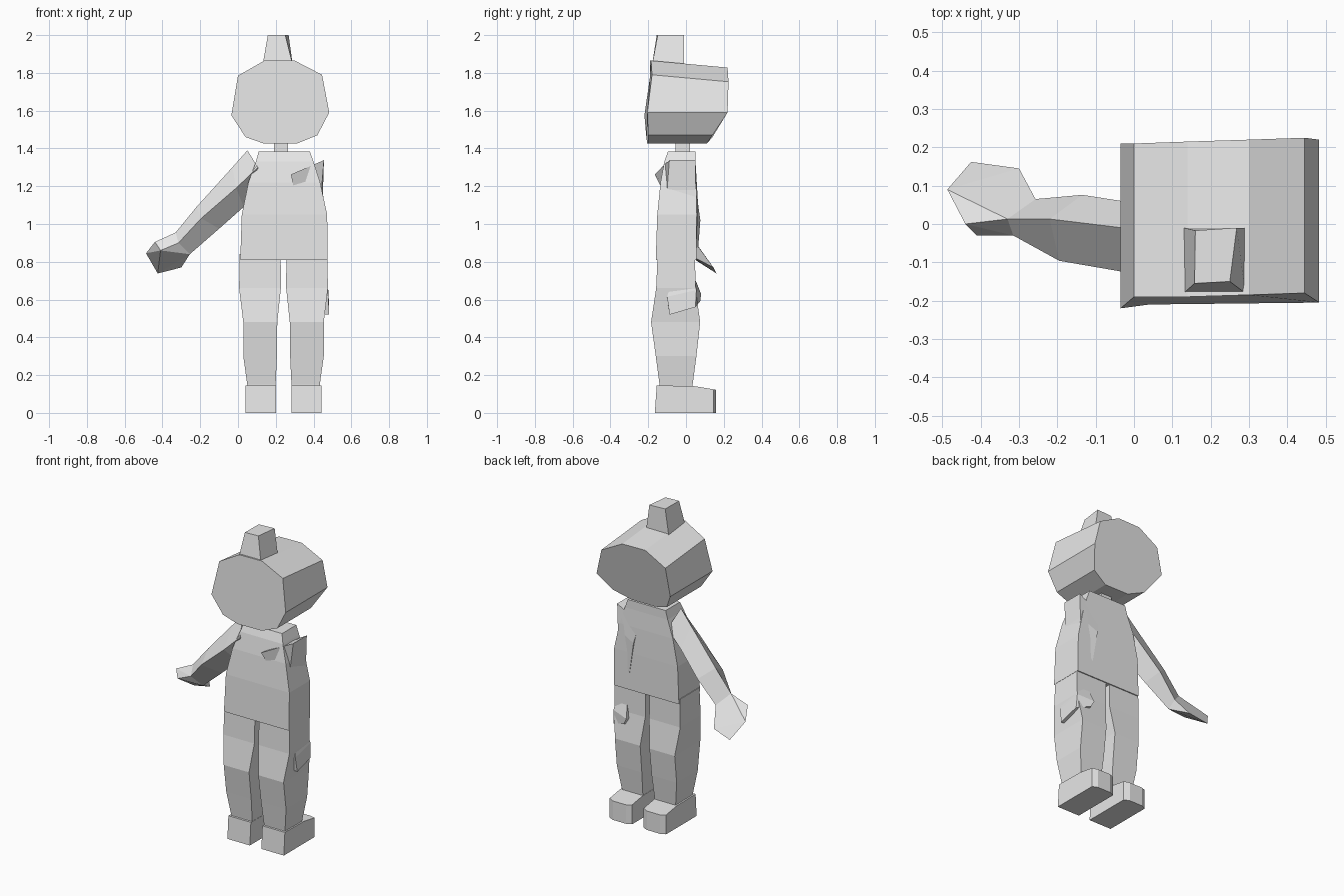
import bpy, bmesh

grey = bpy.data.materials.new("plain_grey")
grey.diffuse_color = (0.8, 0.8, 0.8, 1)


def finish(name, bm):
    bmesh.ops.recalc_face_normals(bm, faces=bm.faces)
    mesh = bpy.data.meshes.new(name)
    bm.to_mesh(mesh)
    bm.free()
    mesh.materials.append(grey)
    ob = bpy.data.objects.new(name, mesh)
    bpy.context.collection.objects.link(ob)
    return ob


def loft(name, rings):
    """Join equal-sized point rings with quads and cap both ends."""
    bm = bmesh.new()
    rows = [[bm.verts.new(p) for p in ring] for ring in rings]
    n = len(rows[0])
    for a, b in zip(rows, rows[1:]):
        for i in range(n):
            j = (i + 1) % n
            bm.faces.new((a[i], a[j], b[j], b[i]))
    bm.faces.new(rows[0])
    bm.faces.new(rows[-1])
    return finish(name, bm)


def hull(name, points):
    bm = bmesh.new()
    for p in points:
        bm.verts.new(p)
    bmesh.ops.convex_hull(bm, input=bm.verts[:])
    bmesh.ops.dissolve_limit(bm, angle_limit=0.03, verts=bm.verts[:], edges=bm.edges[:])
    return finish(name, bm)


def rect(x0, x1, y0, y1, z):
    return [(x0, y0, z), (x1, y0, z), (x1, y1, z), (x0, y1, z)]


# Head: ten-sided outline, each corner with its own front and back depth
outline = [(0.14, 1.865, -0.19, 0.215), (0.0, 1.785, -0.19, 0.21),
           (-0.035, 1.575, -0.22, 0.21), (0.04, 1.46, -0.21, 0.14),
           (0.14, 1.425, -0.205, 0.11), (0.31, 1.425, -0.2, 0.11),
           (0.42, 1.47, -0.2, 0.14), (0.483, 1.59, -0.205, 0.22),
           (0.445, 1.79, -0.18, 0.225), (0.30, 1.865, -0.185, 0.22)]
loft("head", [[(x, f, z) for x, z, f, b in outline],
              [(x, b, z - (0.037 if z > 1.7 else 0)) for x, z, f, b in outline]])

# Topknot and neck
loft("topknot", [rect(0.13, 0.29, -0.18, -0.01, 1.84),
                 [(0.158, -0.155, 2.0), (0.25, -0.15, 2.0),
                  (0.268, -0.01, 2.0), (0.16, -0.017, 2.0)]])
loft("neck", [rect(0.19, 0.265, -0.055, 0.02, z) for z in (1.34, 1.46)])

# Torso, from hips to shoulders
loft("torso", [rect(*r) for r in [
    (0.012, 0.475, -0.16, 0.055, 0.81), (0.02, 0.472, -0.152, 0.057, 1.05),
    (0.055, 0.435, -0.135, 0.055, 1.22), (0.095, 0.40, -0.115, 0.05, 1.33),
    (0.11, 0.38, -0.095, 0.05, 1.385)]])

# Legs: height, half widths outward and inward from the centre line, depth
CENTRE = 0.241
leg = [(0.10, 0.185, 0.045, -0.14, 0.03), (0.15, 0.192, 0.042, -0.14, 0.035),
       (0.30, 0.213, 0.035, -0.16, 0.055), (0.48, 0.213, 0.033, -0.185, 0.075),
       (0.66, 0.235, 0.014, -0.158, 0.05), (0.84, 0.232, 0.015, -0.15, 0.048)]
for side, s in (("left", -1), ("right", 1)):
    loft(side + "_leg", [rect(CENTRE + s * i, CENTRE + s * o, f, b, z)
                         for z, o, i, f, b in leg])
    # Shoe with a slightly lower, chamfered toe
    i, o = CENTRE + s * 0.041, CENTRE + s * 0.201
    m, n = CENTRE + s * 0.075, CENTRE + s * 0.167
    bottom = [(i, -0.165), (o, -0.165), (o, 0.04), (o, 0.145),
              (n, 0.16), (m, 0.16), (i, 0.145), (i, 0.04)]
    heights = [0.145, 0.145, 0.142, 0.125, 0.122, 0.122, 0.125, 0.142]
    loft(side + "_shoe", [[(x, y, 0.0) for x, y in bottom],
                          [(x, max(y, -0.155), h)
                           for (x, y), h in zip(bottom, heights)]])

# Raised arm: diamond sections (top, front, bottom, back)
wrist = [(-0.33, 0.013, 0.955), (-0.315, -0.03, 0.90),
         (-0.255, 0.01, 0.84), (-0.257, 0.065, 0.88)]
loft("raised_arm", [
    [(0.05, -0.02, 1.39), (0.105, -0.13, 1.30), (0.11, -0.04, 1.22), (0.10, 0.045, 1.27)],
    [(-0.03, -0.01, 1.30), (-0.01, -0.128, 1.19), (0.03, -0.04, 1.09), (0.0, 0.055, 1.17)],
    [(-0.22, 0.013, 1.09), (-0.195, -0.096, 1.03), (-0.10, -0.02, 0.975), (-0.135, 0.076, 1.02)],
    wrist])
hull("raised_hand", wrist + [(-0.44, 0.0, 0.905), (-0.487, 0.09, 0.845),
                             (-0.41, -0.03, 0.86), (-0.425, 0.162, 0.738),
                             (-0.30, 0.145, 0.77)])

# Lowered arm, mostly sunk into the body, with the hand at the thigh
loft("lowered_arm", [
    [(0.28, -0.165, 1.262), (0.455, -0.088, 1.338), (0.455, 0.05, 1.338), (0.30, 0.045, 1.25)],
    [(0.31, -0.10, 1.13), (0.442, -0.10, 1.18), (0.45, 0.05, 1.18), (0.33, 0.063, 1.12)],
    [(0.35, -0.08, 0.94), (0.46, -0.085, 0.95), (0.46, 0.045, 0.95), (0.36, 0.058, 0.93)],
    [(0.38, -0.06, 0.74), (0.455, -0.06, 0.75), (0.46, 0.03, 0.75), (0.39, 0.035, 0.74)],
    [(0.36, -0.10, 0.60), (0.478, -0.10, 0.615), (0.478, 0.055, 0.65), (0.37, 0.08, 0.63)],
    [(0.38, -0.085, 0.53), (0.483, -0.087, 0.52), (0.483, 0.05, 0.56), (0.39, 0.075, 0.59)]])
